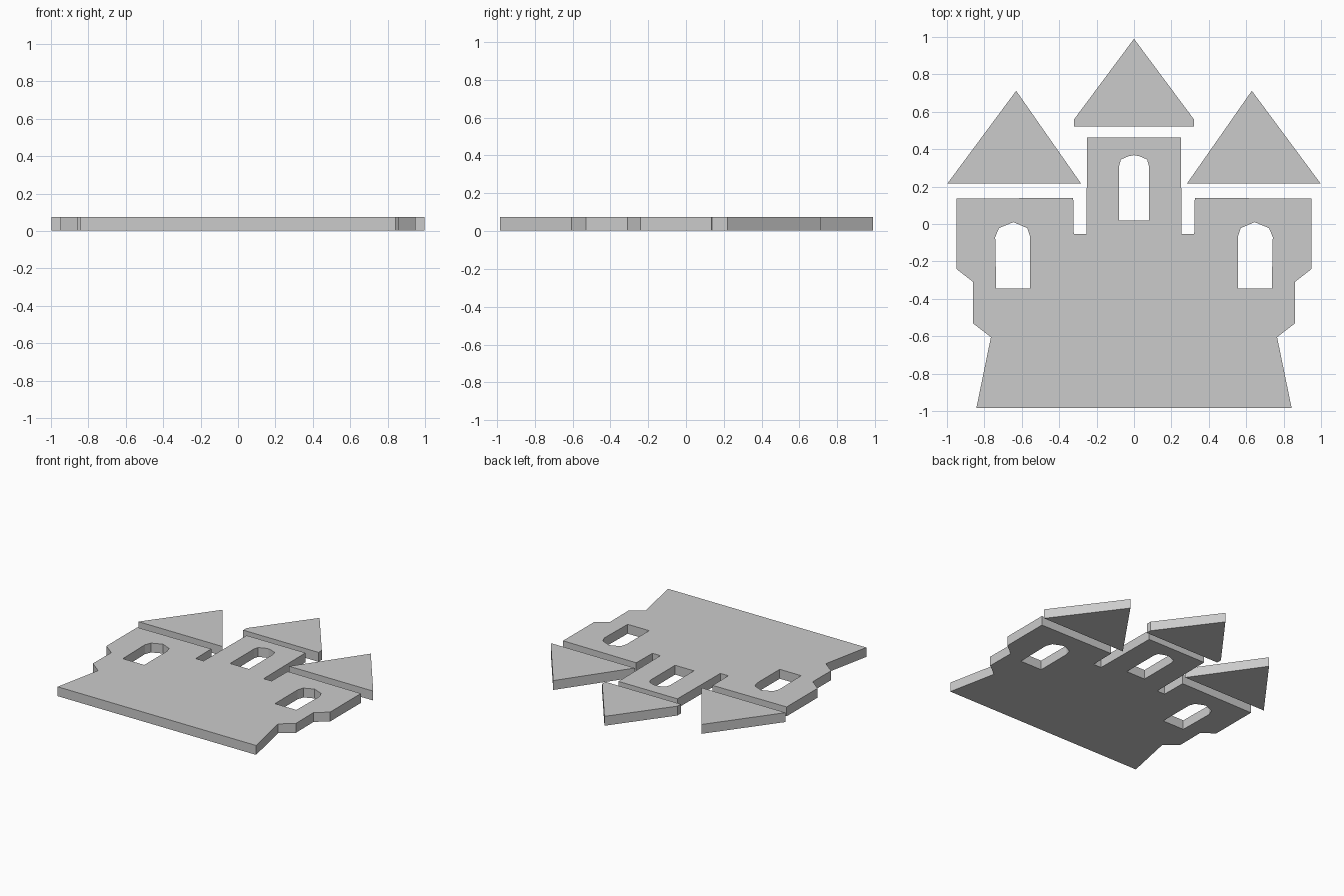
import bpy
import bmesh

if "Cube" in bpy.data.objects:
    bpy.data.objects.remove(bpy.data.objects["Cube"])

Z_BOTTOM, Z_TOP = 0.003, 0.075


def mirrored(points):
    return [(-x, y) for x, y in points]


def symmetric(half):
    """Close a right-hand profile with its mirror image; axis points stay single."""
    return half + [(-x, y) for x, y in reversed(half) if x != 0]


def plate(name, outline, holes=()):
    """Extrude a flat outline with optional holes into a closed solid."""
    curve = bpy.data.curves.new(name, 'CURVE')
    curve.dimensions = '2D'
    curve.fill_mode = 'BOTH'
    curve.extrude = (Z_TOP - Z_BOTTOM) / 2
    for loop in [outline, *holes]:
        spline = curve.splines.new('POLY')
        spline.points.add(len(loop) - 1)
        for point, (x, y) in zip(spline.points, loop):
            point.co = (x, y, 0, 1)
        spline.use_cyclic_u = True
    helper = bpy.data.objects.new(name + "_curve", curve)
    bpy.context.collection.objects.link(helper)
    bpy.context.view_layer.update()
    depsgraph = bpy.context.evaluated_depsgraph_get()
    mesh = bpy.data.meshes.new_from_object(helper.evaluated_get(depsgraph))
    bpy.data.objects.remove(helper)

    bm = bmesh.new()
    bm.from_mesh(mesh)
    bmesh.ops.remove_doubles(bm, verts=bm.verts, dist=1e-4)
    bmesh.ops.recalc_face_normals(bm, faces=bm.faces)
    for face in bm.faces:
        face.smooth = False
    bm.to_mesh(mesh)
    bm.free()
    mesh.name = name
    obj = bpy.data.objects.new(name, mesh)
    obj.location.z = (Z_BOTTOM + Z_TOP) / 2
    bpy.context.collection.objects.link(obj)
    return obj


# Castle wall with three towers and arched windows
wall_half = [(0.843, -0.985), (0.765, -0.605), (0.862, -0.53), (0.86, -0.31),
             (0.95, -0.24), (0.95, 0.135), (0.325, 0.14), (0.322, -0.053),
             (0.255, -0.053), (0.25, 0.462)]
centre_window = symmetric([(0.08, 0.018), (0.08, 0.31), (0.07, 0.345),
                           (0.03, 0.362), (0, 0.368)])
side_window = [(0.555, -0.345), (0.737, -0.345), (0.742, -0.07), (0.722, -0.022),
               (0.645, 0.01), (0.57, -0.022), (0.555, -0.07)]
plate("castle_wall", symmetric(wall_half),
      [centre_window, side_window, mirrored(side_window)])

# Pointed roofs
plate("centre_roof", symmetric([(0.32, 0.52), (0.32, 0.56), (0, 0.99)]))
side_roof = [(0.283, 0.216), (0.998, 0.216), (0.63, 0.712)]
plate("right_roof", side_roof)
plate("left_roof", mirrored(side_roof))
